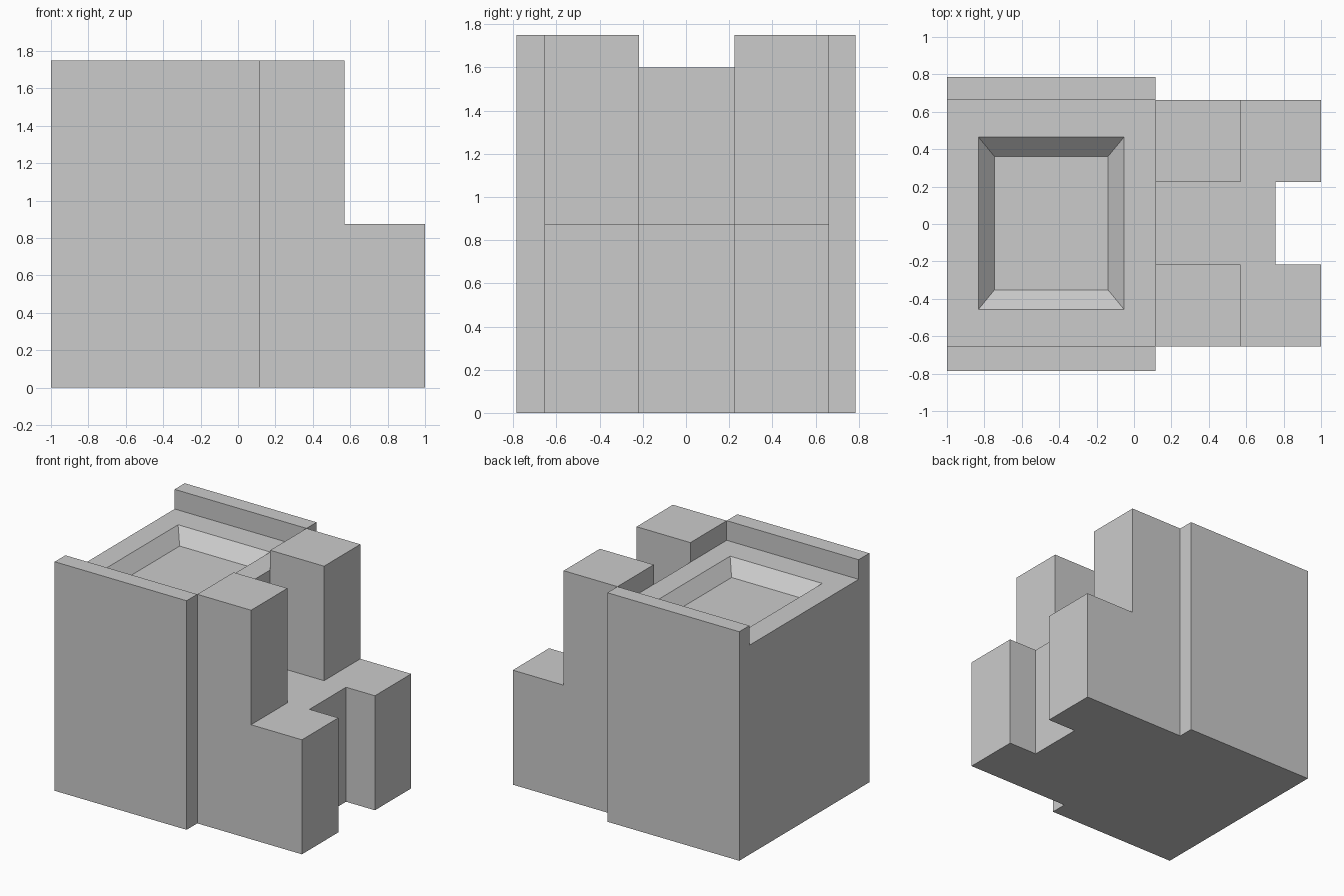
import bpy, bmesh
from mathutils import Vector

if "Cube" in bpy.data.objects:
    bpy.data.objects.remove(bpy.data.objects["Cube"])


def prism(name, profile, offset):
    """Extrude a closed profile of 3D points along an offset."""
    bm = bmesh.new()
    face = bm.faces.new([bm.verts.new(p) for p in profile])
    ext = bmesh.ops.extrude_face_region(bm, geom=[face], use_keep_orig=True)
    verts = [g for g in ext["geom"] if isinstance(g, bmesh.types.BMVert)]
    bmesh.ops.translate(bm, verts=verts, vec=Vector(offset))
    bmesh.ops.recalc_face_normals(bm, faces=bm.faces)
    mesh = bpy.data.meshes.new(name)
    bm.to_mesh(mesh)
    bm.free()
    obj = bpy.data.objects.new(name, mesh)
    bpy.context.collection.objects.link(obj)
    return obj


def rect(x0, x1, y0, y1, z):
    return [(x0, y0, z), (x1, y0, z), (x1, y1, z), (x0, y1, z)]


def combine(target, tool, operation):
    """Apply a boolean and discard the tool object."""
    tool.hide_render = True
    mod = target.modifiers.new("combine", "BOOLEAN")
    mod.operation, mod.object, mod.solver = operation, tool, "EXACT"
    bpy.context.view_layer.objects.active = target
    bpy.ops.object.modifier_apply(modifier=mod.name)
    bpy.data.objects.remove(tool)


TOP, FLOOR, STEP = 1.75, 1.60, 0.875
SEAM, BASIN_DEPTH = 0.115, 0.10
SIDE, Y0, Y1, G0, G1 = 0.785, -0.656, 0.663, -0.217, 0.225

# Rear block: U-shaped section with raised rims along both sides
section = [(-SIDE, 0), (SIDE, 0), (SIDE, TOP), (Y1, TOP),
           (Y1, FLOOR), (Y0, FLOOR), (Y0, TOP), (-SIDE, TOP)]
body = prism("stepped_block", [(-1, y, z) for y, z in section], (1 + SEAM, 0, 0))

# Low front step with a slot cut into its end
plan = [(SEAM, Y0), (1, Y0), (1, G0), (0.756, G0),
        (0.756, G1), (1, G1), (1, Y1), (SEAM, Y1)]
combine(body, prism("front_step", [(x, y, 0) for x, y in plan], (0, 0, STEP)), "UNION")

# Twin towers standing on the step
for y0, y1 in ((Y0, G0), (G1, Y1)):
    tower = prism("tower", rect(SEAM, 0.57, y0, y1, STEP), (0, 0, TOP - STEP))
    combine(body, tower, "UNION")

# Sloped basin: a tapered cutter continued slightly above the channel floor
basin = prism("basin_cutter", rect(-0.746, -0.139, -0.352, 0.361, FLOOR - BASIN_DEPTH),
              (0, 0, 2 * BASIN_DEPTH))
wide = rect(-0.918, 0.033, -0.562, 0.569, FLOOR + BASIN_DEPTH)
for v in basin.data.vertices:
    if v.co.z > FLOOR:
        v.co = min((Vector(p) for p in wide), key=lambda p: (p - v.co).length)
combine(body, basin, "DIFFERENCE")
